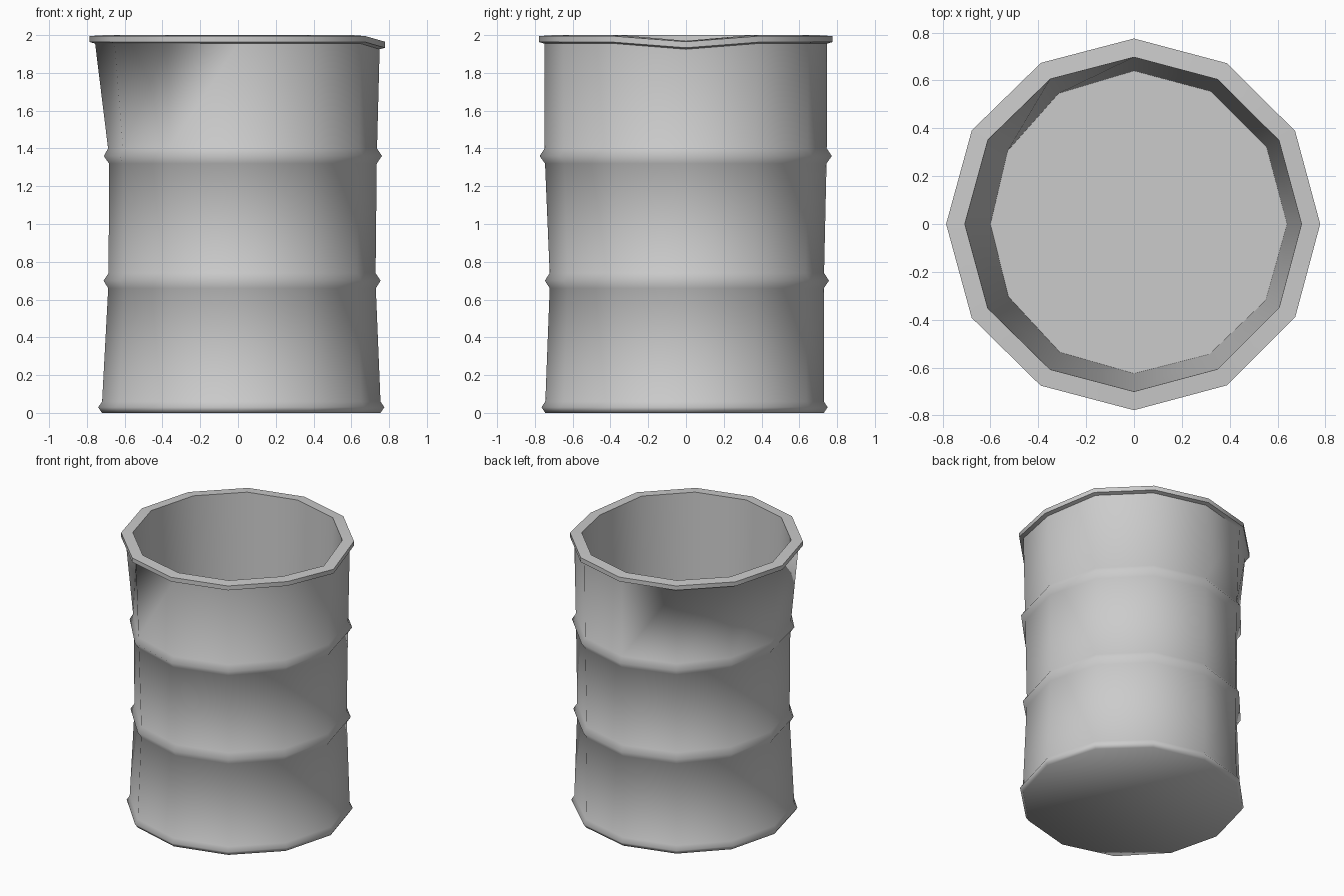
import bpy, bmesh, math

cube = bpy.data.objects.get("Cube")
if cube:
    bpy.data.objects.remove(cube, do_unlink=True)

SIDES = 12

# Grey painted steel
steel = bpy.data.materials.new("grey_steel")
steel.use_nodes = True
colour = (0.6, 0.6, 0.6, 1)
steel.diffuse_color = colour
steel.node_tree.nodes["Principled BSDF"].inputs["Base Color"].default_value = colour

# Dented wall radius by height, towards left, back, right and front
LEVELS = [
    (0.05, (0.755, 0.73, 0.72, 0.745)),
    (0.70, (0.728, 0.73, 0.685, 0.72)),
    (1.36, (0.735, 0.745, 0.683, 0.748)),
    (1.96, (0.75, 0.747, 0.757, 0.75)),
]
FLOOR = (0.64, 0.64, 0.60, 0.625)


def blend(radii, angle):
    """Blend the four directional radii around the drum."""
    c, s = math.cos(angle), math.sin(angle)
    along_x = radii[0] if c > 0 else radii[2]
    along_y = radii[1] if s > 0 else radii[3]
    return along_x * c * c + along_y * s * s


def wall_radius(z, angle):
    z = min(max(z, LEVELS[0][0]), LEVELS[-1][0])
    for (low, a), (high, b) in zip(LEVELS, LEVELS[1:]):
        if z <= high:
            t = (z - low) / (high - low)
            return blend(a, angle) * (1 - t) + blend(b, angle) * t


def rib(z):
    return [(z - 0.04, 0), (z, 0.027), (z + 0.04, 0)]


# Outer profile: height and offset from the wall
profile = [(0, 0), (0.03, 0.02), (0.06, 0)] + rib(0.70) + rib(1.36)
profile += [(1.955, 0), (1.963, 0.028), (1.995, 0.028), (2.0, -0.05)]

bm = bmesh.new()
angles = [math.tau * i / SIDES for i in range(SIDES)]
rings = []


def add_ring(radius, height):
    rings.append([
        bm.verts.new((radius(a) * math.cos(a), radius(a) * math.sin(a), height(a)))
        for a in angles
    ])


# Outer wall and lip, with the lip bent down at the left
for z, offset in profile:
    add_ring(lambda a: wall_radius(z, a) + offset,
             lambda a: z - (0.03 if a == 0 and z > 1.9 else 0))

# Inner wall down to the floor
add_ring(lambda a: blend(FLOOR, a), lambda a: 0.06)

for low, high in zip(rings, rings[1:]):
    for i in range(SIDES):
        j = (i + 1) % SIDES
        bm.faces.new((low[i], low[j], high[j], high[i]))

# Base and inner floor
bm.faces.new(reversed(rings[0]))
bm.faces.new(rings[-1])
bmesh.ops.recalc_face_normals(bm, faces=bm.faces)

mesh = bpy.data.meshes.new("drum")
bm.to_mesh(mesh)
bm.free()
mesh.materials.append(steel)
drum = bpy.data.objects.new("drum", mesh)
bpy.context.collection.objects.link(drum)

# Soft body and ribs, crisp lip and floor
bpy.ops.object.select_all(action="DESELECT")
drum.select_set(True)
bpy.context.view_layer.objects.active = drum
bpy.ops.object.shade_smooth_by_angle(angle=math.radians(72))
